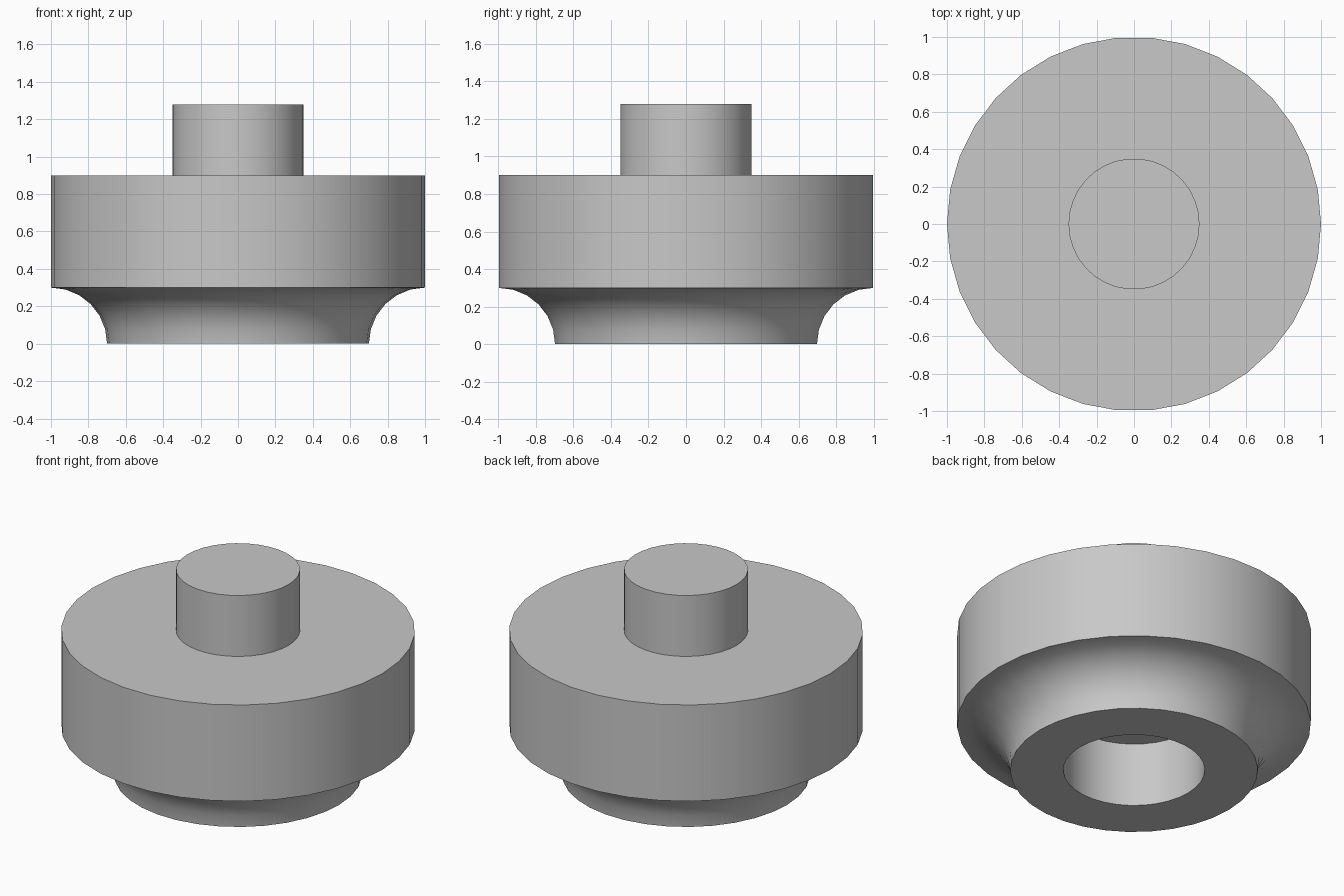
import bpy, bmesh
from math import cos, sin, pi, radians

cube = bpy.data.objects.get("Cube")
if cube:
    bpy.data.objects.remove(cube, do_unlink=True)

SEGMENTS = 34

grey = bpy.data.materials.new("plain grey")
grey.use_nodes = True
colour = (0.58, 0.58, 0.58, 1)
grey.diffuse_color = colour
grey.node_tree.nodes["Principled BSDF"].inputs["Base Color"].default_value = colour


def lathe(name, profile):
    """Revolve (radius, height) points about z and cap both ends flat."""
    bm = bmesh.new()
    rings = []
    for r, z in profile:
        angles = [2 * pi * i / SEGMENTS for i in range(SEGMENTS)]
        rings.append([bm.verts.new((r * cos(a), r * sin(a), z)) for a in angles])
    for low, high in zip(rings, rings[1:]):
        for i in range(SEGMENTS):
            j = (i + 1) % SEGMENTS
            bm.faces.new((low[i], low[j], high[j], high[i]))
    bm.faces.new(rings[0][::-1])
    bm.faces.new(rings[-1])
    bmesh.ops.recalc_face_normals(bm, faces=bm.faces)
    mesh = bpy.data.meshes.new(name)
    bm.to_mesh(mesh)
    bm.free()
    mesh.materials.append(grey)
    obj = bpy.data.objects.new(name, mesh)
    bpy.context.collection.objects.link(obj)
    bpy.ops.object.select_all(action="DESELECT")
    obj.select_set(True)
    bpy.context.view_layer.objects.active = obj
    bpy.ops.object.shade_smooth_by_angle(angle=radians(30))
    return obj


# Blind socket underneath, from its ceiling out to the foot rim
socket = [(0.4, 0.4), (0.4, 0)]

# Concave flare from the foot up to the wide drum
STEPS = 6
flare = [(1 - 0.3 * cos(t), 0.3 * sin(t))
         for t in (pi / 2 * i / STEPS for i in range(STEPS + 1))]

# Drum wall and shoulder
drum = [(1, 0.9)]

# Solid stud on top
stud = [(0.35, 0.9), (0.35, 1.28)]

# The flare ends on the axis side of the drum wall, so step out along its underside
lathe("studded_round_body", socket + flare[:-1] + [(1, 0.3)] + drum + stud)
